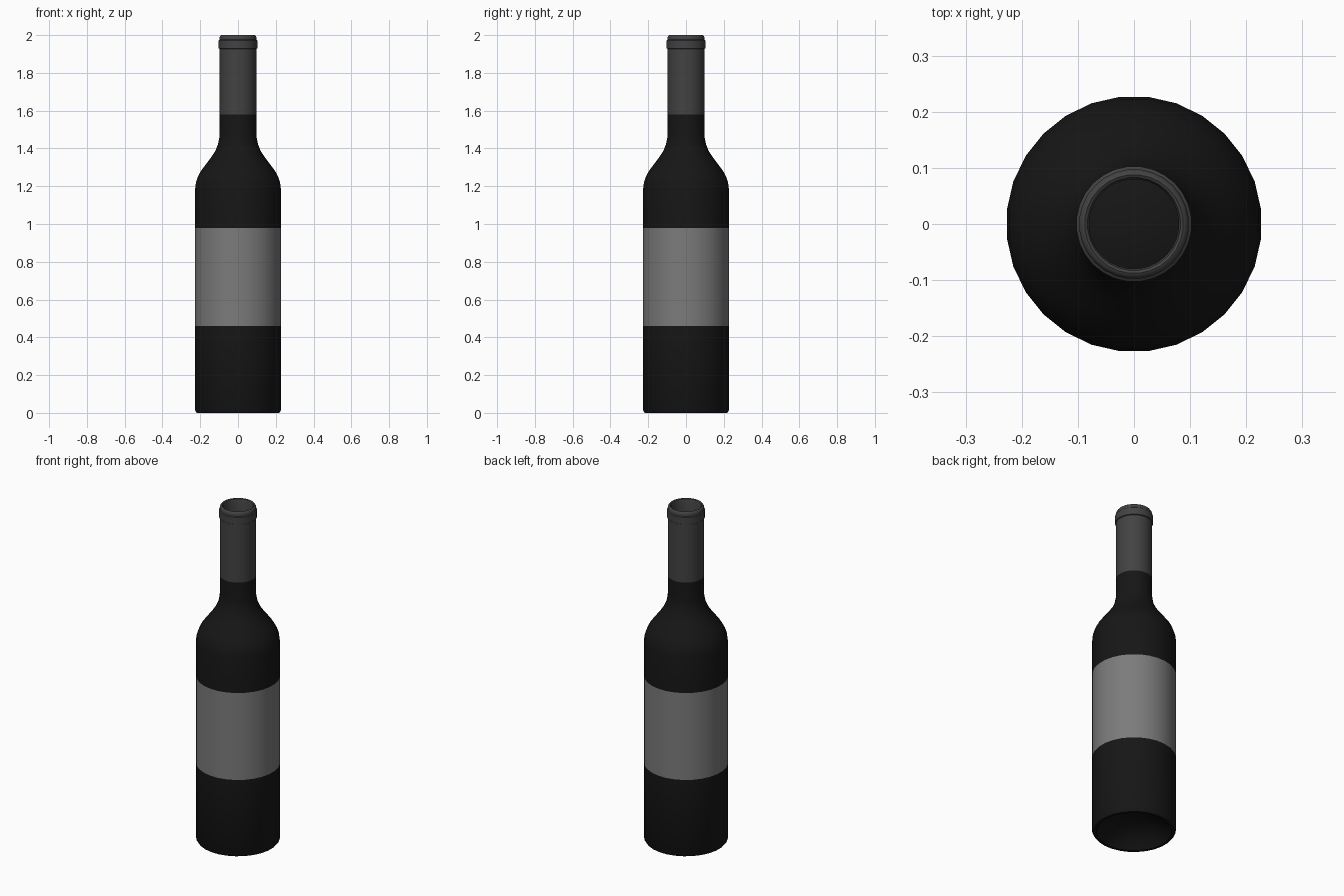
import bpy, bmesh, math

if "Cube" in bpy.data.objects:
    bpy.data.objects.remove(bpy.data.objects["Cube"])

SIDES = 28


def material(name, rgb):
    m = bpy.data.materials.new(name)
    m.diffuse_color = (*rgb, 1)
    m.use_nodes = True
    m.node_tree.nodes["Principled BSDF"].inputs["Base Color"].default_value = m.diffuse_color
    return m


def lathe(name, profile, mat):
    """Spin an (r, z) profile, listed bottom to top along the outside, about z."""
    bm = bmesh.new()
    rings = []
    for r, z in profile:
        if r == 0:
            rings.append([bm.verts.new((0, 0, z))] * SIDES)
            continue
        ring = []
        for i in range(SIDES):
            a = 2 * math.pi * (i + 0.5) / SIDES
            ring.append(bm.verts.new((r * math.sin(a), -r * math.cos(a), z)))
        rings.append(ring)
    for lo, hi in zip(rings, rings[1:]):
        for i in range(SIDES):
            j = (i + 1) % SIDES
            bm.faces.new(dict.fromkeys((lo[i], lo[j], hi[j], hi[i])))
    mesh = bpy.data.meshes.new(name)
    bm.to_mesh(mesh)
    bm.free()
    ob = bpy.data.objects.new(name, mesh)
    bpy.context.collection.objects.link(ob)
    mesh.materials.append(mat)
    bpy.ops.object.select_all(action='DESELECT')
    ob.select_set(True)
    bpy.context.view_layer.objects.active = ob
    bpy.ops.object.shade_smooth_by_angle(angle=math.radians(40))
    return ob


glass = material("dark_glass", (0.008, 0.008, 0.008))
foil = material("foil", (0.055, 0.055, 0.055))
paper = material("paper", (0.2, 0.2, 0.2))

R = 0.228   # body radius
N = 0.098   # neck radius

# Lower body with the hollow punt underneath
lathe("lower_body", [(0, 0.09), (0.07, 0.083), (0.13, 0.06), (0.18, 0.025),
                     (0.205, 0.0), (0.22, 0.0), (R, 0.012), (R, 0.46)], glass)

# Paper label wrapped around the body
lathe("label", [(R, 0.46), (R, 0.98)], paper)

# Upper body, rounded shoulder and lower neck
lathe("shoulder", [(R, 0.98), (R, 1.19), (0.224, 1.22), (0.214, 1.25),
                   (0.198, 1.28), (0.172, 1.315), (0.145, 1.35),
                   (0.122, 1.385), (0.107, 1.42), (0.1, 1.455),
                   (N, 1.48), (N, 1.58)], glass)

# Foil sleeve with raised ring, rolled lip and open mouth
lathe("neck_foil", [(N, 1.58), (N, 1.927), (0.103, 1.93), (0.103, 1.972),
                    (N, 1.976), (N, 1.99), (0.093, 1.998), (0.088, 2.0),
                    (0.083, 1.997), (0.08, 1.988), (0.08, 1.88)], foil)

# Inner wall of the neck
lathe("neck_bore", [(0.08, 1.88), (0.08, 1.48)], glass).data.flip_normals()
